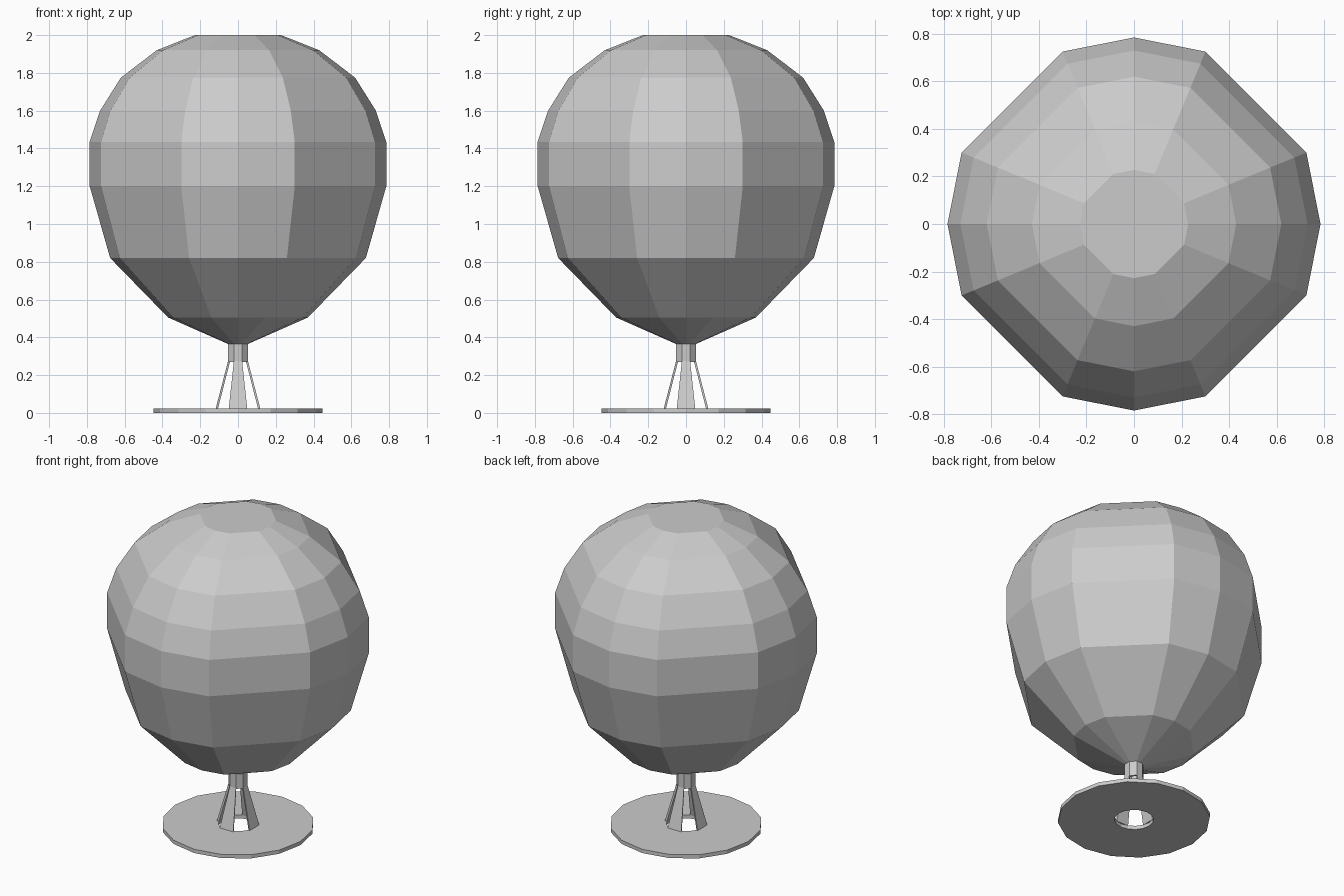
import bpy
from math import sin, cos, radians

if "Cube" in bpy.data.objects:
    bpy.data.objects.remove(bpy.data.objects["Cube"])


def make(name, verts, faces):
    mesh = bpy.data.meshes.new(name)
    mesh.from_pydata(verts, [], faces)
    mesh.update()
    obj = bpy.data.objects.new(name, mesh)
    bpy.context.collection.objects.link(obj)
    return obj


def ring(angles, r, z):
    return [(r * cos(radians(a)), r * sin(radians(a)), z) for a in angles]


def loft(name, angles, profile, closed=False):
    """Stack rings of (radius, height); cap the ends, or close into a tube."""
    n, m = len(angles), len(profile)
    verts = [v for r, z in profile for v in ring(angles, r, z)]
    faces = []
    for k in range(m if closed else m - 1):
        a, b = k * n, ((k + 1) % m) * n
        for i in range(n):
            j = (i + 1) % n
            faces.append((a + i, a + j, b + j, b + i))
    if not closed:
        faces.append(tuple(reversed(range(n))))
        faces.append(tuple(range((m - 1) * n, m * n)))
    return make(name, verts, faces)


# Balloon: 16-sided ring with the diagonal corners left out
balloon_angles = [q + o for q in range(0, 360, 90) for o in (0, 22.5, 67.5)]
loft("balloon", balloon_angles, [
    (0.053, 0.365), (0.37, 0.505), (0.677, 0.82), (0.785, 1.20),
    (0.785, 1.435), (0.73, 1.60), (0.62, 1.775), (0.43, 1.92), (0.228, 2.0)])

# Neck: open eight-sided tube with flats facing the axes
neck_angles = [22.5 + 45 * i for i in range(8)]
loft("neck", neck_angles, [
    (0.057, 0.27), (0.057, 0.365), (0.045, 0.365), (0.045, 0.27)], closed=True)

# Base: flat disc with a central hole
base_angles = [22.5 * i for i in range(16)]
loft("base", base_angles, [
    (0.447, 0.0), (0.447, 0.024), (0.115, 0.024), (0.115, 0.0)], closed=True)

# Legs: four tapered slats flaring from the neck down to the rim of the hole
for k in range(4):
    angles = [k * 90 - 22.5, k * 90 + 22.5]
    v = []
    for r, z in ((0.128, 0.022), (0.057, 0.275), (0.045, 0.275), (0.115, 0.022)):
        v += ring(angles, r, z)
    make(f"leg_{k + 1}", v, [
        (0, 1, 3, 2), (2, 3, 5, 4), (4, 5, 7, 6), (6, 7, 1, 0),
        (0, 2, 4, 6), (1, 7, 5, 3)])
